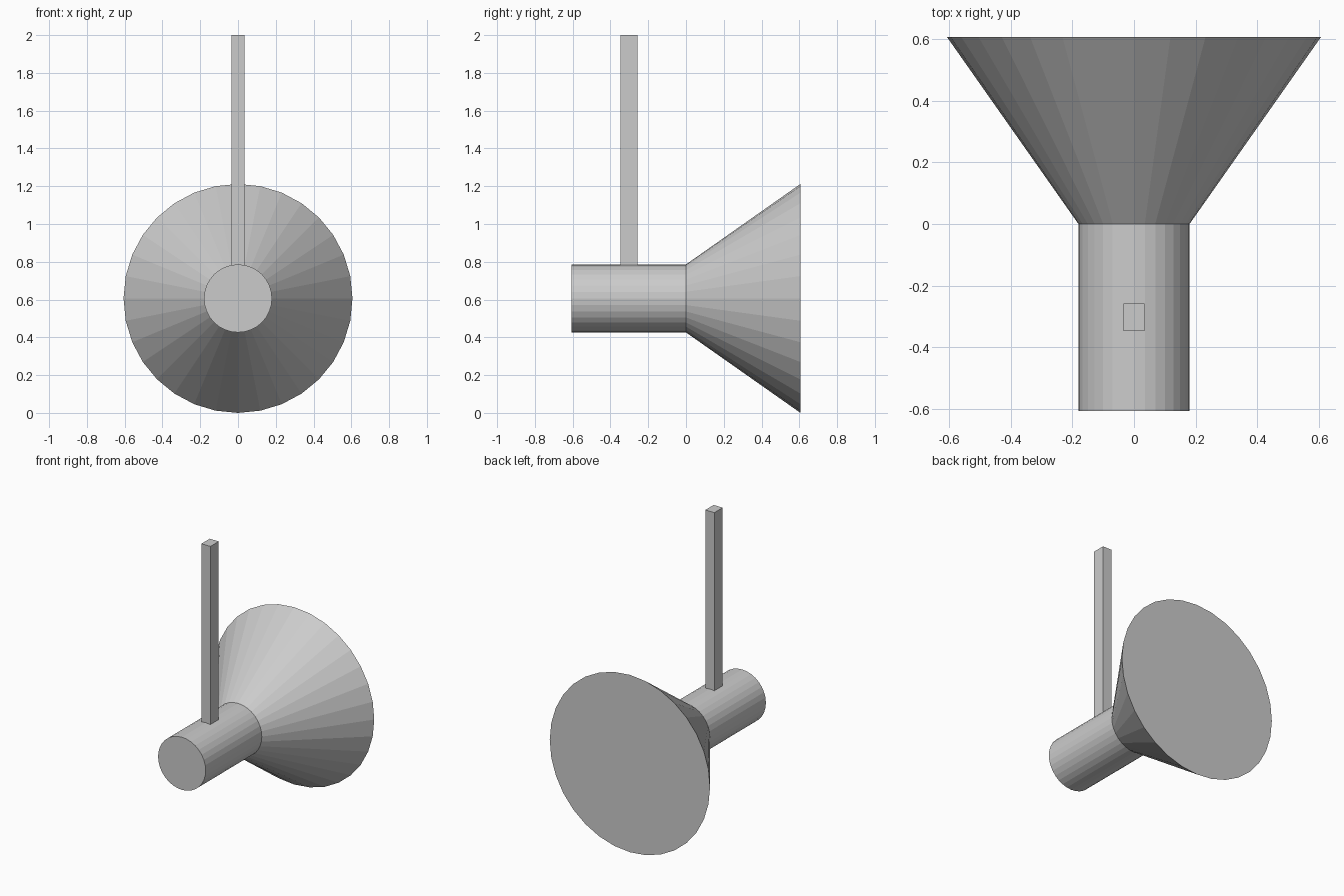
import bpy, math

cube = bpy.data.objects.get("Cube")
if cube:
    bpy.data.objects.remove(cube, do_unlink=True)

AXIS_Z = 0.606      # height of the horn's centre line
HALF = 0.606        # half of the horn's total length
NECK_R = 0.18
SIDES = 32

grey = bpy.data.materials.new("plain grey")
grey.use_nodes = True
colour = (0.6, 0.6, 0.6, 1)
grey.diffuse_color = colour
grey.node_tree.nodes["Principled BSDF"].inputs["Base Color"].default_value = colour


def finish(name):
    obj = bpy.context.object
    obj.name = name
    obj.data.materials.append(grey)
    return obj


def frustum(name, r_front, r_back, y_front, y_back):
    """Closed round section lying along y."""
    bpy.ops.mesh.primitive_cone_add(
        vertices=SIDES, radius1=r_front, radius2=r_back, depth=y_back - y_front,
        location=(0, (y_front + y_back) / 2, AXIS_Z), rotation=(-math.pi / 2, 0, 0))
    return finish(name)


# Barrel in front, flared cone behind
frustum("barrel", NECK_R, NECK_R, -HALF, 0)
frustum("flared_cone", NECK_R, HALF, 0, HALF)

# Upright square rod, seated just inside the barrel
bottom, top = AXIS_Z + NECK_R - 0.03, 2.0
bpy.ops.mesh.primitive_cube_add(size=1, location=(0, -0.302, (bottom + top) / 2))
rod = finish("upright_rod")
rod.scale = (0.068, 0.09, top - bottom)
